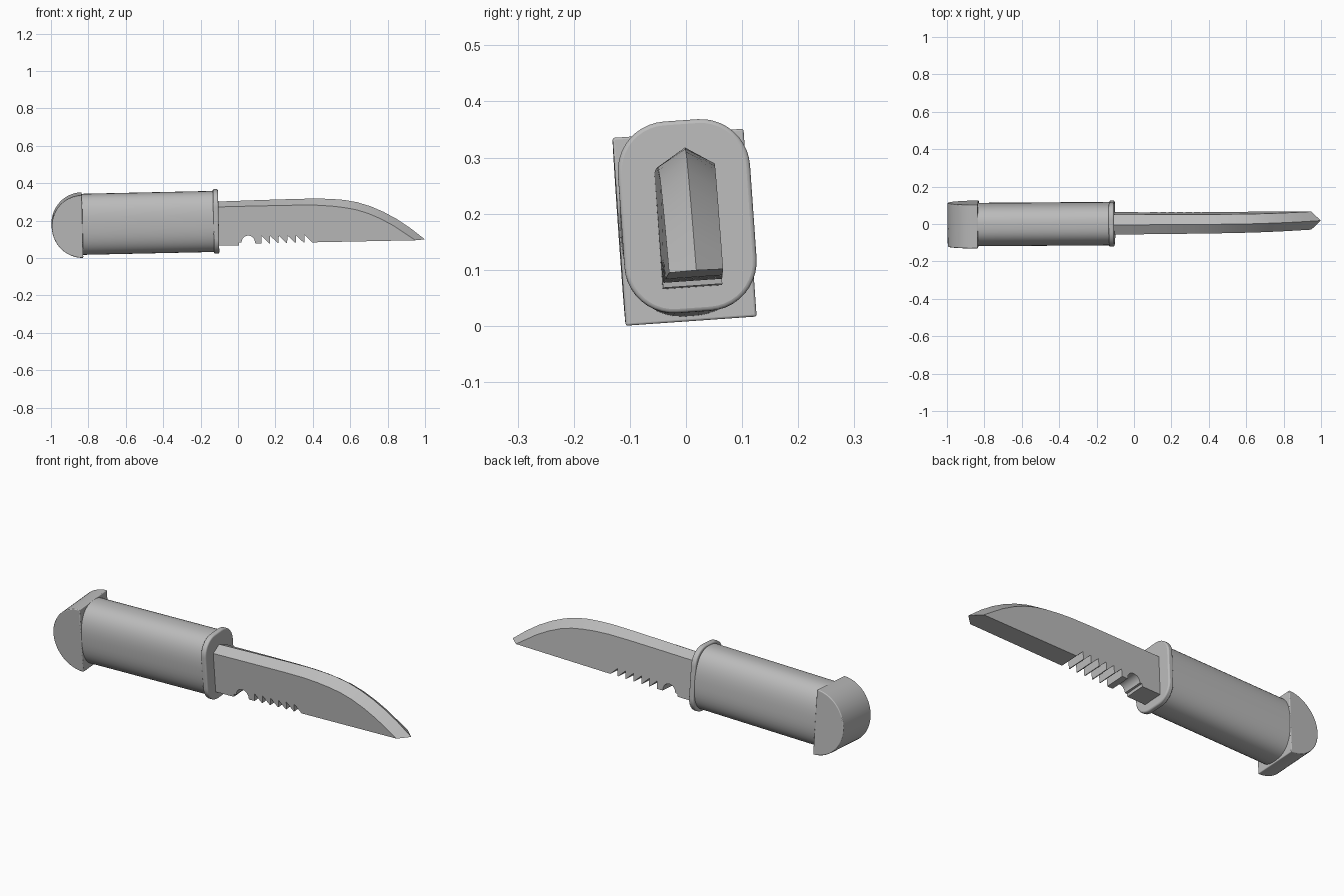
import bpy, bmesh
from math import sin, cos, pi, radians
from mathutils import Matrix, Vector

cube = bpy.data.objects.get("Cube")
if cube:
    bpy.data.objects.remove(cube)

grey = bpy.data.materials.new("plain grey")
grey.use_nodes = True
colour = (0.5, 0.5, 0.5, 1)
grey.diffuse_color = colour
grey.node_tree.nodes["Principled BSDF"].inputs["Base Color"].default_value = colour

# The knife rests slightly tilted on all three axes
POSE = (Matrix.Translation((0, 0.003, 0.198)) @ Matrix.Rotation(radians(0.4), 4, 'Z')
        @ Matrix.Rotation(radians(-1.25), 4, 'Y') @ Matrix.Rotation(radians(4), 4, 'X'))


def finish(name, bm, bevel=0, angle=35):
    bmesh.ops.recalc_face_normals(bm, faces=bm.faces)
    mesh = bpy.data.meshes.new(name)
    bm.to_mesh(mesh)
    bm.free()
    mesh.materials.append(grey)
    obj = bpy.data.objects.new(name, mesh)
    bpy.context.collection.objects.link(obj)
    obj.matrix_world = POSE
    if bevel:
        mod = obj.modifiers.new("soft edges", 'BEVEL')
        mod.width, mod.segments = bevel, 3
        mod.limit_method, mod.angle_limit = 'ANGLE', radians(50)
    bpy.ops.object.select_all(action='DESELECT')
    obj.select_set(True)
    bpy.context.view_layer.objects.active = obj
    bpy.ops.object.shade_smooth_by_angle(angle=radians(angle))
    return obj


def prism(name, start, end, bevel=0):
    """Solid between two matching outlines."""
    bm = bmesh.new()
    a = [bm.verts.new(p) for p in start]
    b = [bm.verts.new(p) for p in end]
    bm.faces.new(a)
    bm.faces.new(b)
    for i in range(len(a)):
        j = (i + 1) % len(a)
        bm.faces.new((a[i], a[j], b[j], b[i]))
    return finish(name, bm, bevel)


def along_x(name, outline, x0, x1, bevel=0):
    return prism(name, [(x0, y, z) for y, z in outline], [(x1, y, z) for y, z in outline], bevel)


def rounded_rect(w, h, r, steps=10):
    pts = []
    for q, (sy, sz) in enumerate(((1, 1), (-1, 1), (-1, -1), (1, -1))):
        for k in range(steps + 1):
            t = (q + k / steps) * pi / 2
            pts.append((sy * (w - r) + r * cos(t), sz * (h - r) + r * sin(t)))
    return pts


# Handle: a tall rounded oval bar
def power(v, e):
    return abs(v) ** e * (1 if v > 0 else -1)


oval = [(0.115 * power(cos(t), 0.8), 0.163 * power(sin(t), 0.8))
        for t in (2 * pi * (k + 0.5) / 48 for k in range(48))]
along_x("handle", oval, -0.85, -0.12)

# Guard: thin rounded plate
along_x("guard", rounded_rect(0.118, 0.171, 0.088), -0.132, -0.104, 0.007)

# Pommel: half disc running across the handle
arc = [(-0.832 - 0.165 * sin(t), -0.004 + 0.168 * cos(t)) for t in (pi * k / 28 for k in range(29))]
prism("pommel", [(x, -0.117, z) for x, z in arc], [(x, 0.117, z) for x, z in arc], 0.004)

# Blade: curved spine with a central ridge, flat underside with a notch and teeth
spine = [(-0.11, 0.106), (0.1, 0.109), (0.3, 0.111), (0.42, 0.111), (0.5, 0.107), (0.57, 0.1),
         (0.64, 0.086), (0.71, 0.063), (0.78, 0.031), (0.85, -0.009), (0.92, -0.058),
         (0.97, -0.098), (0.997, -0.121)]
shoulder = []
for i, (x, z) in enumerate(spine):
    p, n = spine[max(i - 1, 0)], spine[min(i + 1, len(spine) - 1)]
    d = Vector((n[0] - p[0], n[1] - p[1])).normalized()
    drop = 0.025 + 0.012 * min(1, i / 5)
    shoulder.append((x + d.y * drop, z - d.x * drop))
shoulder[0] = (-0.11, shoulder[0][1])
shoulder[-1] = (0.945, -0.121)
shoulder = [s for s in shoulder[:-1] if s[1] > -0.112] + [shoulder[-1]]
spine = spine[:len(shoulder) - 1] + [spine[-1]]

under = [(-0.11, -0.127), (0.002, -0.127), (0.004, -0.112)]
under += [(0.052 - 0.036 * cos(t), -0.112 + 0.036 * sin(t)) for t in (pi * k / 10 for k in range(11))]
under += [(0.09, -0.12), (0.122, -0.12)]
for k in range(6):
    x = 0.122 + 0.046 * k
    under += [(x + 0.002, -0.08), (x + 0.042, -0.12), (x + 0.046, -0.12)]

bm = bmesh.new()
ridge = [bm.verts.new((x, 0, z)) for x, z in spine]
tops, bottoms = [], []
for side in (-1, 1):
    tops.append([bm.verts.new((x, side * (0.053 - 0.005 * max(x, 0)), z)) for x, z in shoulder])
    bottoms.append([bm.verts.new((x, side * (0.053 - 0.005 * max(x, 0)), z)) for x, z in under])
for top, bottom in zip(tops, bottoms):
    bm.faces.new(bottom + top[::-1])
    for i in range(len(top) - 1):
        bm.faces.new((top[i], top[i + 1], ridge[i + 1], ridge[i]))
for i in range(len(under) - 1):
    bm.faces.new((bottoms[0][i], bottoms[0][i + 1], bottoms[1][i + 1], bottoms[1][i]))
bm.faces.new((bottoms[0][-1], tops[0][-1], ridge[-1], tops[1][-1], bottoms[1][-1]))
bm.faces.new((bottoms[0][0], tops[0][0], ridge[0], tops[1][0], bottoms[1][0]))
finish("blade", bm, angle=30)
